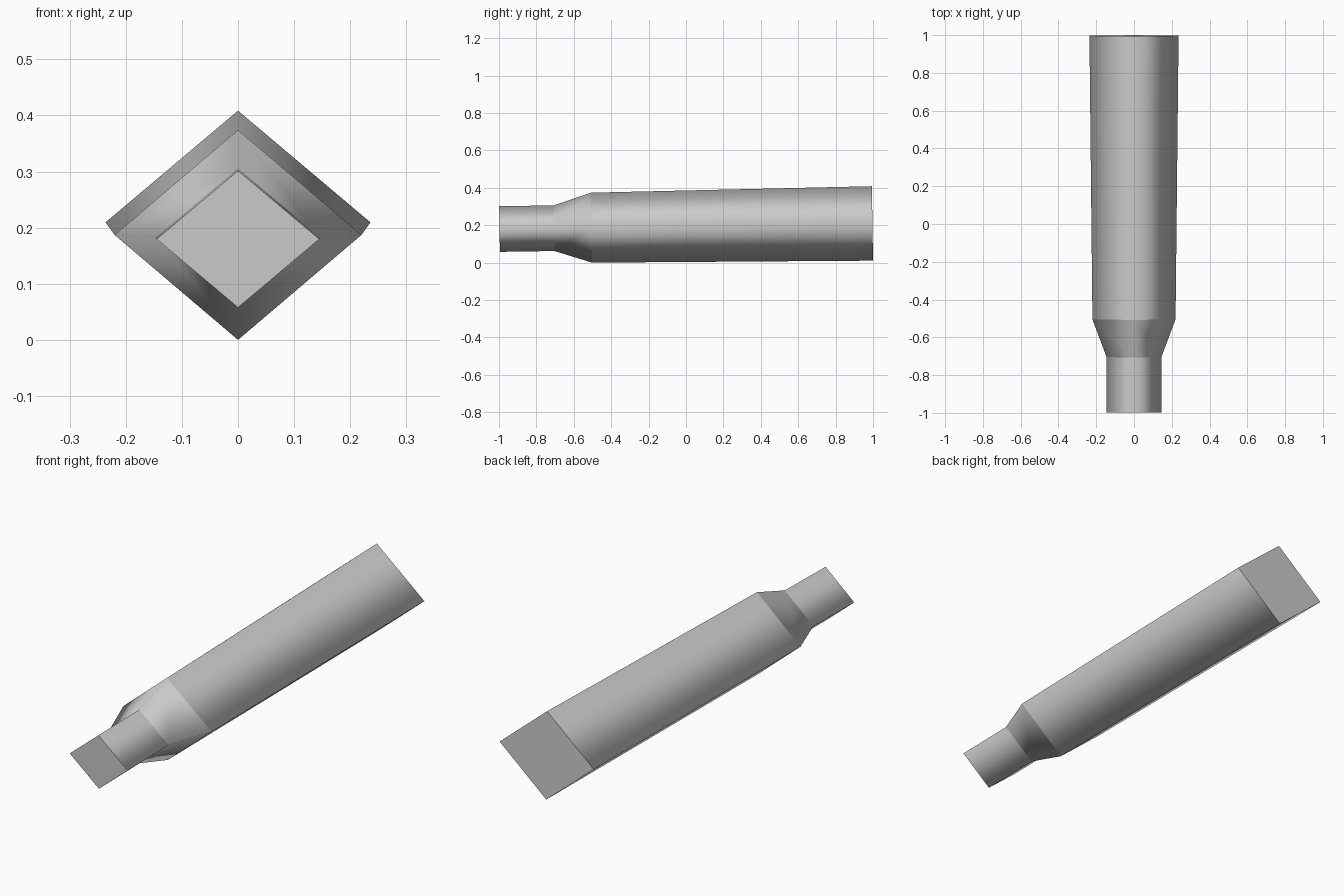
import bpy
import bmesh
import math
from mathutils import Matrix

cube = bpy.data.objects.get("Cube")
if cube:
    bpy.data.objects.remove(cube, do_unlink=True)

# One plain grey
grey = bpy.data.materials.new("plain grey")
grey.use_nodes = True
colour = (0.6, 0.6, 0.6, 1)
grey.diffuse_color = colour
grey.node_tree.nodes["Principled BSDF"].inputs["Base Color"].default_value = colour

# Profile along the length: (y, half width, half height)
profile = [(-0.997, 0.145, 0.122), (-0.705, 0.145, 0.122),
           (-0.505, 0.22, 0.187), (0.997, 0.236, 0.199)]
SIDES = 4

bm = bmesh.new()
rings = []
for y, half_w, half_h in profile:
    ring = []
    for i in range(SIDES):
        a = math.tau * i / SIDES
        ring.append(bm.verts.new((half_w * math.cos(a), y, half_h * math.sin(a))))
    rings.append(ring)

# Neck, shoulder and body walls, smooth around the sides
for front, back in zip(rings, rings[1:]):
    for i in range(SIDES):
        j = (i + 1) % SIDES
        bm.faces.new((front[i], front[j], back[j], back[i])).smooth = True

# Flat end caps
bm.faces.new(rings[0])
bm.faces.new(rings[-1])
bmesh.ops.recalc_face_normals(bm, faces=bm.faces[:])

# Creases between the sections
for ring in rings:
    for i in range(SIDES):
        bm.edges.get((ring[i], ring[(i + 1) % SIDES])).smooth = False

# Slight upward tilt towards the back, resting on the ground
bm.transform(Matrix.Rotation(0.015, 4, 'X'))
low = min(v.co.z for v in bm.verts)
bm.transform(Matrix.Translation((0, 0, -low)))

mesh = bpy.data.meshes.new("cartridge_case")
bm.to_mesh(mesh)
bm.free()
mesh.materials.append(grey)
case = bpy.data.objects.new("cartridge_case", mesh)
bpy.context.collection.objects.link(case)
